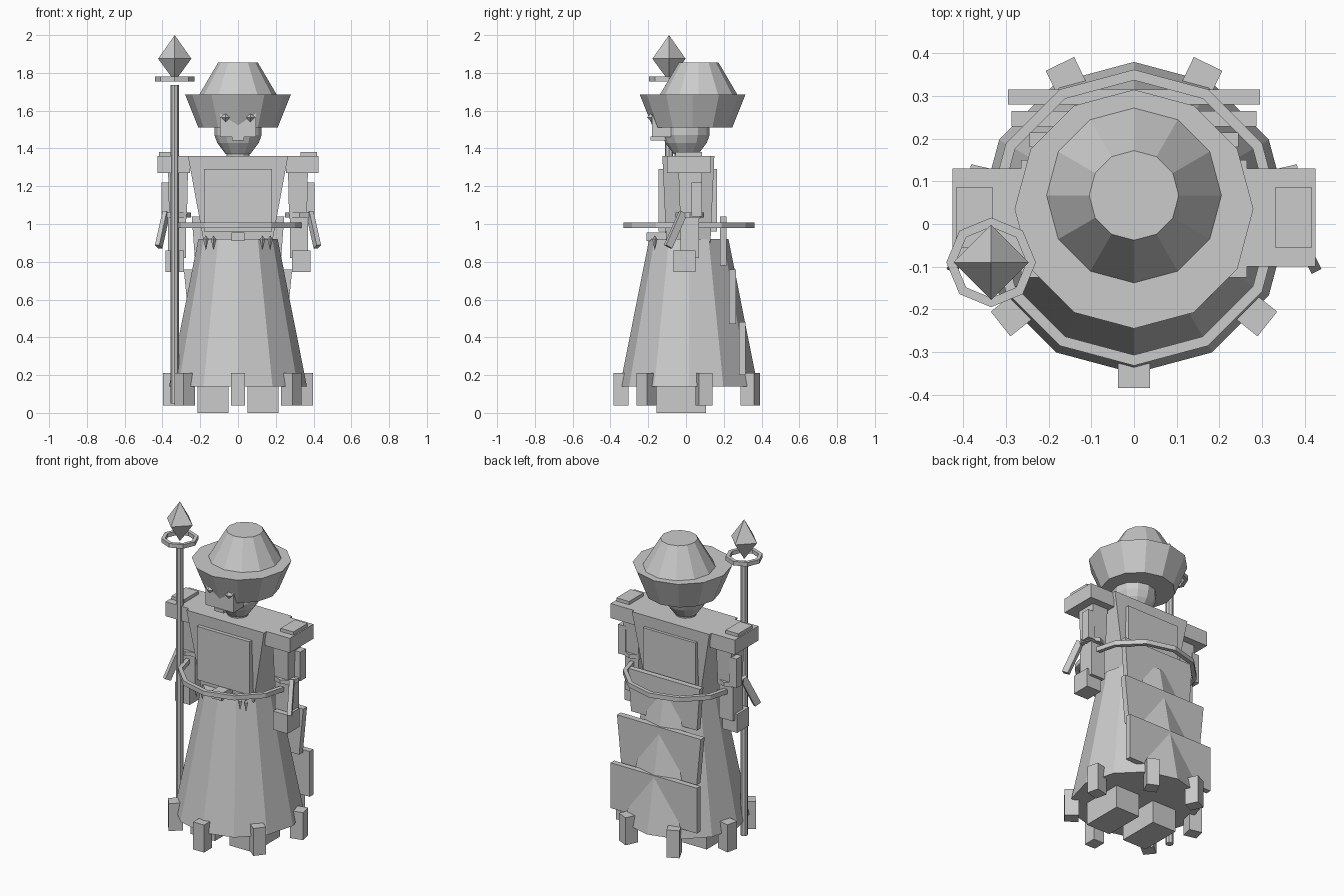
import bpy, bmesh, math
from mathutils import Matrix, Vector

if "Cube" in bpy.data.objects:
    bpy.data.objects.remove(bpy.data.objects["Cube"])

grey = bpy.data.materials.new("stone_grey")
grey.use_nodes = True
grey.diffuse_color = (0.6, 0.6, 0.6, 1)
grey.node_tree.nodes["Principled BSDF"].inputs["Base Color"].default_value = (0.6, 0.6, 0.6, 1)

CY = 0.015  # body axis in y


def finish(name, bm):
    bmesh.ops.recalc_face_normals(bm, faces=bm.faces)
    mesh = bpy.data.meshes.new(name)
    bm.to_mesh(mesh)
    bm.free()
    mesh.materials.append(grey)
    ob = bpy.data.objects.new(name, mesh)
    bpy.context.scene.collection.objects.link(ob)
    return ob


def box(name, x, y, z, taper=(1, 1), matrix=None):
    """Box from (min, max) spans; taper scales the bottom about its centre."""
    bm = bmesh.new()
    bmesh.ops.create_cube(bm, size=1)
    size = Vector([s[1] - s[0] for s in (x, y, z)])
    mid = Vector([(s[0] + s[1]) / 2 for s in (x, y, z)])
    for v in bm.verts:
        if v.co.z < 0:
            v.co.x *= taper[0]
            v.co.y *= taper[1]
        v.co = Vector([a * b for a, b in zip(v.co, size)]) + mid
    if matrix:
        bm.transform(matrix)
    return finish(name, bm)


def lathe(name, profile, centre, sides=12, closed=False):
    """Revolve (radius, z) points; closed joins last to first, else ends are capped."""
    bm = bmesh.new()
    rings = []
    for r, z in profile:
        rings.append([bm.verts.new((centre[0] + r * math.cos(a), centre[1] + r * math.sin(a), z))
                      for a in [math.tau * i / sides for i in range(sides)]])
    pairs = list(zip(rings, rings[1:])) + ([(rings[-1], rings[0])] if closed else [])
    for low, high in pairs:
        for i in range(sides):
            j = (i + 1) % sides
            bm.faces.new((low[i], low[j], high[j], high[i]))
    if not closed:
        bm.faces.new(rings[0])
        bm.faces.new(rings[-1])
    return finish(name, bm)


def hoop(name, inner, outer, z, centre, sides=12):
    return lathe(name, [(inner, z[0]), (outer, z[0]), (outer, z[1]), (inner, z[1])],
                 centre, sides, closed=True)


def gem(name, centre, r, low, high):
    """Four-sided double pyramid."""
    bm = bmesh.new()
    ring = [bm.verts.new((centre[0] + r * math.cos(a), centre[1] + r * math.sin(a), centre[2]))
            for a in [math.pi / 2 * i for i in range(4)]]
    for tip_z in (low, high):
        tip = bm.verts.new((centre[0], centre[1], tip_z))
        for i in range(4):
            bm.faces.new((ring[i], ring[(i + 1) % 4], tip))
    return finish(name, bm)


# Skirt and the square studs hanging around its hem
lathe("skirt", [(0.365, 0.14), (0.21, 0.92)], (0, CY))
for i in range(7):
    turn = Matrix.Translation((0, CY, 0)) @ Matrix.Rotation(math.tau * i / 7, 4, "Z")
    box("hem_stud", (-0.037, 0.037), (-0.4, -0.32), (0.04, 0.21), matrix=turn)

# Torso with front and back panels
box("torso", (-0.265, 0.265), (-0.125, 0.15), (0.9, 1.36), (0.68, 0.85))
box("front_panel", (-0.18, 0.18), (-0.145, -0.08), (0.96, 1.29))
box("back_panel", (-0.18, 0.18), (0.1, 0.165), (0.96, 1.29))
box("buckle", (-0.035, 0.035), (-0.21, -0.1), (0.91, 0.955))
hoop("waist_hoop", 0.322, 0.347, (0.98, 1.008), (0, CY))

# Overlapping plates down the back
box("back_plate_top", (-0.245, 0.245), (0.18, 0.215), (0.78, 1.04), (0.92, 1))
box("back_plate_middle", (-0.287, 0.287), (0.228, 0.265), (0.47, 0.76), (0.9, 1))
box("back_plate_bottom", (-0.295, 0.295), (0.28, 0.315), (0.2, 0.48))

# Small fangs hanging from the waist
for x in (-0.17, -0.13, 0.13, 0.17):
    gem("waist_fang", (x, -0.165, 0.92), 0.014, 0.86, 0.94)

# Head, mask and hat
lathe("neck", [(0.06, 1.35), (0.06, 1.42)], (0, 0))
lathe("head", [(0.065, 1.37), (0.11, 1.43), (0.125, 1.47), (0.125, 1.54)], (0, 0))
box("mask", (-0.095, 0.095), (-0.18, -0.08), (1.46, 1.62))
box("mouth", (-0.033, 0.033), (-0.187, -0.1), (1.442, 1.462))
lathe("hat_brim", [(0.21, 1.51), (0.28, 1.685)], (0, 0.035))
lathe("hat_crown", [(0.205, 1.685), (0.105, 1.855)], (0, 0.067))

# Arms, shoulders, hands, feet and eyes on both sides
for side, label in ((1, "left"), (-1, "right")):
    def pair(name, x, *rest, **more):
        span = sorted((side * x[0], side * x[1]))
        return box(label + "_" + name, span, *rest, **more)

    pair("shoulder", (0.255, 0.425), (-0.1, 0.13), (1.27, 1.36))
    pair("shoulder_cap", (0.33, 0.417), (-0.055, 0.085), (1.36, 1.38))
    pair("upper_arm", (0.265, 0.37), (-0.04, 0.085), (1.03, 1.28), (0.9, 0.85))
    pair("arm_guard", (0.355, 0.405), (0.03, 0.085), (1.04, 1.22))
    pair("forearm", (0.275, 0.37), (-0.03, 0.07), (0.82, 1.06))
    pair("hand", (0.285, 0.385), (-0.065, 0.05), (0.745, 0.86))
    hoop(label + "_elbow_band", 0.05, 0.075, (1.035, 1.06), (side * 0.325, 0.02), 8)
    pair("foot", (0.05, 0.215), (-0.155, 0.105), (0, 0.145))
    gem(label + "_eye", (side * 0.065, -0.178, 1.565), 0.028, 1.538, 1.592)

    # Slanted blade hanging off the sleeve
    start = Vector((side * 0.38, -0.015, 1.06))
    end = Vector((side * 0.42, -0.095, 0.88))
    slant = (start - end).to_track_quat("Z", "Y").to_matrix().to_4x4()
    half = (start - end).length / 2
    box(label + "_sleeve_blade", (-0.013, 0.013), (-0.02, 0.02), (-half, half),
        matrix=Matrix.Translation((start + end) / 2) @ slant)

# Staff with halo and gem
STAFF = (-0.335, -0.09)
lathe("staff", [(0.022, 0.05), (0.022, 1.735)], STAFF, 8)
hoop("staff_ring", 0.083, 0.105, (1.755, 1.78), STAFF, 8)
gem("staff_gem", (*STAFF, 1.875), 0.088, 1.755, 2.0)
